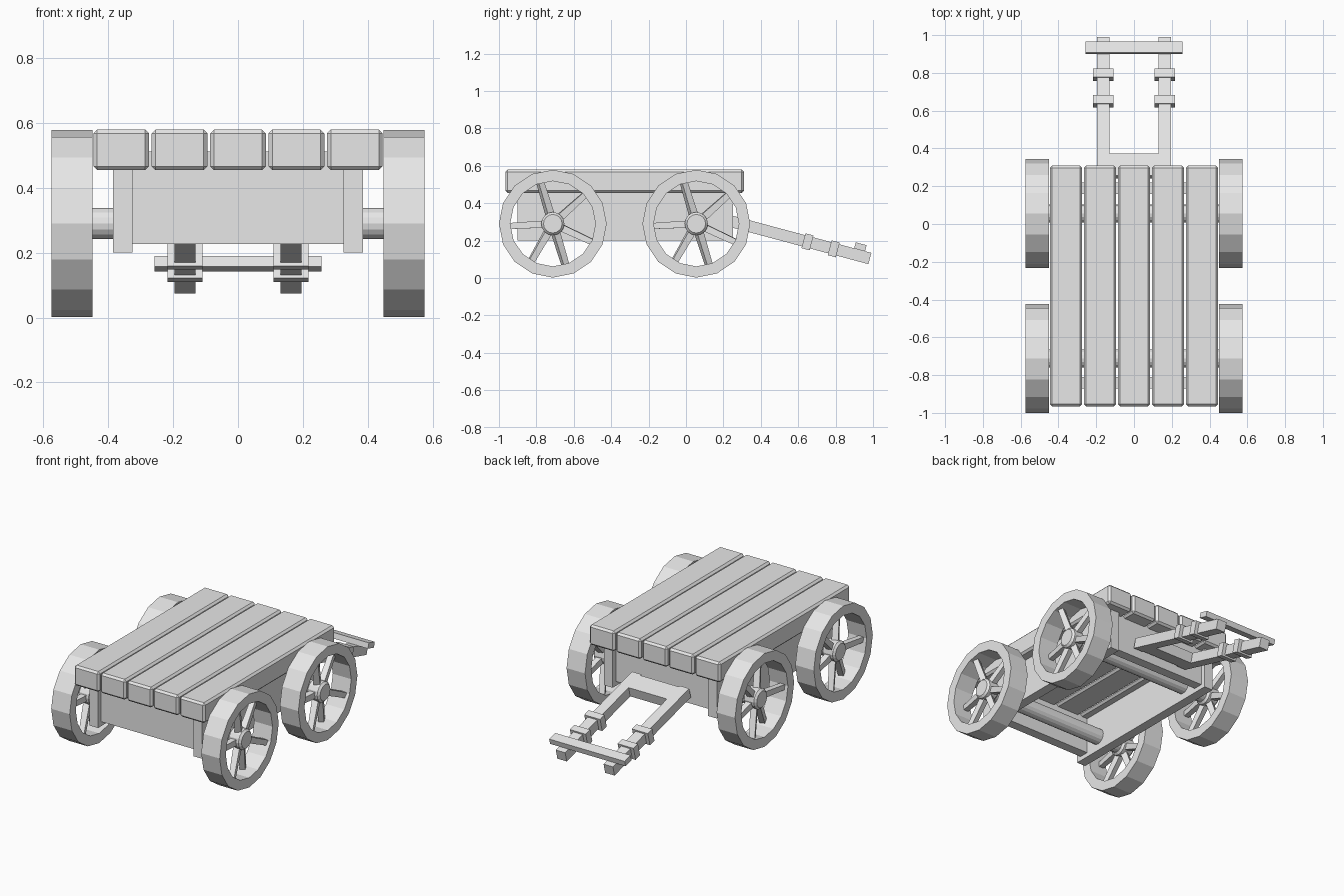
import bpy
import math
from mathutils import Vector, Matrix

old = bpy.data.objects.get("Cube")
if old:
    bpy.data.objects.remove(old, do_unlink=True)

wood = bpy.data.materials.new("plain_grey")
wood.use_nodes = True
wood.diffuse_color = (0.8, 0.8, 0.8, 1)
wood.node_tree.nodes["Principled BSDF"].inputs["Base Color"].default_value = (0.8, 0.8, 0.8, 1)


def finish(ob, name, bevel=0):
    ob.name = name
    ob.data.materials.append(wood)
    if bevel:
        mod = ob.modifiers.new("edge", 'BEVEL')
        mod.width = bevel
        mod.segments = 1
    return ob


def box(name, center, size, tilt=0, bevel=0):
    bpy.ops.mesh.primitive_cube_add(size=1)
    ob = bpy.context.object
    ob.data.transform(Matrix.Diagonal((*size, 1)))
    ob.location = center
    ob.rotation_euler.x = tilt
    return finish(ob, name, bevel)


def rod(name, center, radius, length, sides=16, bevel=0):
    bpy.ops.mesh.primitive_cylinder_add(vertices=sides, radius=radius, depth=length,
                                        location=center, rotation=(0, math.pi / 2, 0))
    return finish(bpy.context.object, name, bevel)


def spoke(name, start, end, width):
    # Square bar, slightly tapered towards the rim
    a, b = Vector(start), Vector(end)
    bpy.ops.mesh.primitive_cone_add(vertices=4, radius1=width * 0.8, radius2=width * 0.65,
                                    depth=(b - a).length, location=(a + b) / 2)
    ob = bpy.context.object
    ob.data.transform(Matrix.Rotation(math.pi / 4, 4, 'Z'))
    ob.rotation_euler = (b - a).to_track_quat('Z', 'X').to_euler()
    return finish(ob, name)


def rim(name, center, outer, inner, width, sides=16):
    # Square-section ring swept around the x axis
    verts, faces = [], []
    section = [(outer, -1), (outer, 1), (inner, 1), (inner, -1)]
    for i in range(sides):
        t = math.tau * i / sides
        for r, s in section:
            verts.append((s * width / 2, r * math.cos(t), r * math.sin(t)))
    for i in range(sides):
        j = (i + 1) % sides
        for k in range(4):
            m = (k + 1) % 4
            faces.append((4 * i + k, 4 * j + k, 4 * j + m, 4 * i + m))
    mesh = bpy.data.meshes.new(name)
    mesh.from_pydata(verts, [], faces)
    mesh.update()
    ob = bpy.data.objects.new(name, mesh)
    bpy.context.collection.objects.link(ob)
    ob.location = center
    return finish(ob, name)


# Deck planks
for i in range(5):
    box(f"plank_{i + 1}", (0.18 * (i - 2), -0.328, 0.517), (0.172, 1.275, 0.125), bevel=0.012)

# Open-bottomed box under the deck
for s, side in ((1, "left"), (-1, "right")):
    box(f"{side}_side_board", (s * 0.355, -0.325, 0.355), (0.06, 1.15, 0.31))
for y, end in ((-0.84, "front"), (0.19, "back")):
    box(f"{end}_end_board", (0, y, 0.37), (0.65, 0.06, 0.285))

# Axles and wheels
for y, end in ((-0.712, "front"), (0.055, "back")):
    rod(f"{end}_axle", (0, y, 0.29), 0.048, 1.04)
    for s, side in ((1, "left"), (-1, "right")):
        name = f"{end}_{side}"
        rim(f"{name}_rim", (s * 0.512, y, 0.29), 0.288, 0.228, 0.126)
        rod(f"{name}_hub", (s * 0.512, y, 0.29), 0.062, 0.09, bevel=0.012)
        for k, deg in enumerate((42, 107, 183, 240, 287, 335)):
            t = math.radians(deg)
            d = Vector((0, math.cos(t), math.sin(t)))
            c = Vector((s * 0.512, y, 0.29))
            lean = Vector((0.03 if k % 2 else -0.03, 0, 0))
            spoke(f"{name}_spoke_{k + 1}", c + d * 0.04, c + d * 0.255 + lean, 0.034)

# Drawbar, sloping down behind the box
slope = math.radians(-15)
along = Vector((0, math.cos(slope), math.sin(slope)))
up = Vector((0, -math.sin(slope), math.cos(slope)))
tip = Vector((0, 0.983, 0.104))


def on_bar(x, back, lift=0):
    return tip - along * back + up * lift + Vector((x, 0, 0))


for s, side in ((1, "left"), (-1, "right")):
    box(f"{side}_shaft", on_bar(s * 0.163, 0.385), (0.064, 0.77, 0.062), slope)
    for n, back in enumerate((0.2, 0.345)):
        box(f"{side}_collar_{n + 1}", on_bar(s * 0.163, back), (0.108, 0.045, 0.082), slope)
box("handle_bar", on_bar(0, 0.065, 0.047), (0.515, 0.06, 0.034), slope)
box("drawbar_crosspiece", on_bar(0, 0.7), (0.3, 0.12, 0.062), slope)
